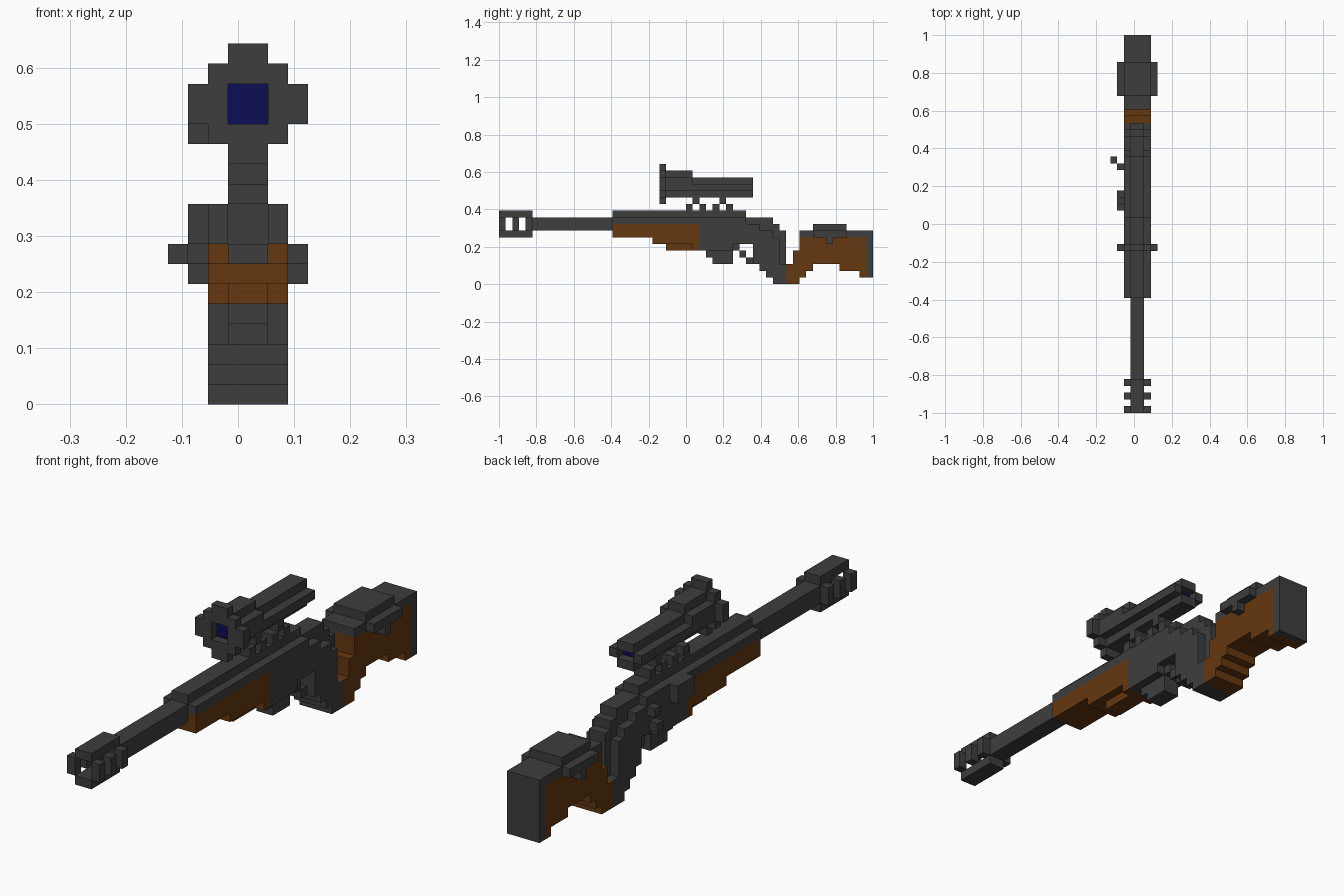
import bpy, bmesh, math
from mathutils import Vector

if "Cube" in bpy.data.objects:
    bpy.data.objects.remove(bpy.data.objects["Cube"], do_unlink=True)

U = 1 / 28                      # block size
ORIGIN = Vector((-3.5, -28, 0))  # grid corner, in blocks


def material(name, rgb):
    m = bpy.data.materials.new(name)
    m.use_nodes = True
    m.diffuse_color = (*rgb, 1)
    m.node_tree.nodes["Principled BSDF"].inputs["Base Color"].default_value = (*rgb, 1)
    return m


METAL = material("dark grey metal", (0.048, 0.048, 0.048))
WOOD = material("brown wood", (0.130, 0.039, 0.0055))
GLASS = material("dark blue glass", (0.004, 0.004, 0.089))

cells = {}   # block -> part name
parts = {}   # part name -> material


def fill(part, mat, columns, boxes):
    """Fill x ranges with boxes given as (y0, y1, z0, z1), in blocks."""
    parts[part] = mat
    for x0, x1 in columns:
        for y0, y1, z0, z1 in boxes:
            for x in range(x0, x1):
                for y in range(y0, y1):
                    for z in range(z0, z1):
                        cells[x, y, z] = part


INNER = [(3, 5)]
OUTER = [(2, 3), (5, 6)]
FULL = [(2, 6)]
WINGS = [(1, 2), (6, 7)]

# Muzzle brake and barrel
fill("muzzle_brake", METAL, INNER, [(0, 5, 7, 8), (0, 5, 10, 11)])
fill("muzzle_brake", METAL, OUTER, [(j, j + 1, 8, 10) for j in (0, 2, 4)])
fill("barrel", METAL, INNER, [(5, 17, 8, 10)])

# Wooden fore-end
fill("fore_end", WOOD, FULL, [(17, 30, 7, 9), (23, 30, 6, 7)])
fill("fore_end", WOOD, INNER, [(25, 30, 5, 6)])
fill("fore_end", WOOD, OUTER, [(29, 30, 5, 6)])

# Receiver with stepped spine and flanks
fill("receiver", METAL, INNER, [
    (17, 30, 9, 11), (30, 36, 5, 11), (36, 37, 6, 11), (37, 38, 6, 10)])
fill("receiver", METAL, OUTER, [
    (17, 30, 9, 10), (30, 35, 5, 10), (35, 37, 6, 10), (37, 38, 6, 9)])

# Magazine, trigger and guard
fill("magazine", METAL, INNER, [(31, 32, 4, 5), (32, 35, 3, 5)])
fill("trigger", METAL, INNER, [(36, 37, 4, 5)])
fill("trigger_guard", METAL, INNER, [(37, 38, 3, 4)])

# Grip, stepping down to the rear
fill("grip", METAL, INNER, [
    (38, 39, 3, 10), (39, 40, 2, 10), (40, 41, 1, 10), (41, 42, 0, 9), (42, 43, 0, 8)])
fill("grip", METAL, OUTER, [
    (38, 39, 3, 9), (39, 40, 2, 8), (40, 41, 1, 8), (41, 42, 0, 7), (42, 43, 0, 3)])

# Wooden stock with metal comb, cheek pad and butt plate
fill("stock", WOOD, FULL, [
    (43, 44, 0, 3), (44, 45, 0, 5), (45, 46, 1, 7), (46, 47, 2, 7),
    (47, 51, 3, 7), (51, 54, 2, 7), (54, 55, 1, 7)])
fill("stock_comb", METAL, FULL, [(45, 55, 7, 8)])
fill("cheek_pad", METAL, FULL, [(47, 52, 8, 9)])
fill("cheek_pad", METAL, WINGS, [(47, 52, 7, 8), (49, 50, 6, 7)])
fill("butt_plate", METAL, FULL, [(55, 56, 1, 8)])

# Side plate and bolt handle on the right flank
fill("side_plate", METAL, [(1, 2)], [(30, 33, 8, 10)])
fill("bolt_handle", METAL, [(1, 2)], [(36, 37, 8, 9)])
fill("bolt_handle", METAL, [(0, 1)], [(37, 38, 7, 8)])

# Scope mount
fill("scope_mount", METAL, INNER, [(j, j + 1, 11, 12) for j in (28, 30, 32, 34)])
fill("scope_mount", METAL, INNER, [(j, j + 1, 12, 13) for j in (29, 33)])

# Scope: front ring, wide bell, narrow tube, side knob
fill("scope_ring", METAL, INNER, [(24, 25, 12, 14), (24, 25, 16, 18)])
fill("scope_ring", METAL, OUTER, [(24, 25, 13, 17)])
fill("scope_ring", METAL, WINGS, [(24, 25, 14, 16)])
fill("scope_tube", METAL, INNER, [(25, 29, 13, 17), (29, 38, 13, 16)])
fill("scope_tube", METAL, OUTER, [(25, 29, 14, 16), (29, 38, 14, 15)])
fill("scope_knob", METAL, [(1, 2)], [(31, 32, 13, 14)])

# Lenses, set one block deep at both ends
fill("scope_lens", GLASS, INNER, [(25, 26, 14, 16), (26, 37, 14, 15)])
for x in (3, 4):
    del cells[x, 37, 14]


def build(part):
    """Make the outer skin of one part, leaving out faces between blocks."""
    bm = bmesh.new()
    verts = {}
    for cell in (c for c, p in cells.items() if p == part):
        for axis in range(3):
            for side in (0, 1):
                near = list(cell)
                near[axis] += 2 * side - 1
                if tuple(near) in cells:
                    continue
                a, b = (axis + 1) % 3, (axis + 2) % 3
                loop = []
                for da, db in ((0, 0), (1, 0), (1, 1), (0, 1)):
                    p = list(cell)
                    p[axis] += side
                    p[a] += da
                    p[b] += db
                    p = tuple(p)
                    if p not in verts:
                        verts[p] = bm.verts.new((Vector(p) + ORIGIN) * U)
                    loop.append(verts[p])
                bm.faces.new(loop if side else loop[::-1])
    bmesh.ops.dissolve_limit(bm, angle_limit=math.radians(1),
                             verts=bm.verts[:], edges=bm.edges[:])
    mesh = bpy.data.meshes.new(part)
    bm.to_mesh(mesh)
    bm.free()
    mesh.materials.append(parts[part])
    bpy.context.collection.objects.link(bpy.data.objects.new(part, mesh))


for name in parts:
    build(name)
